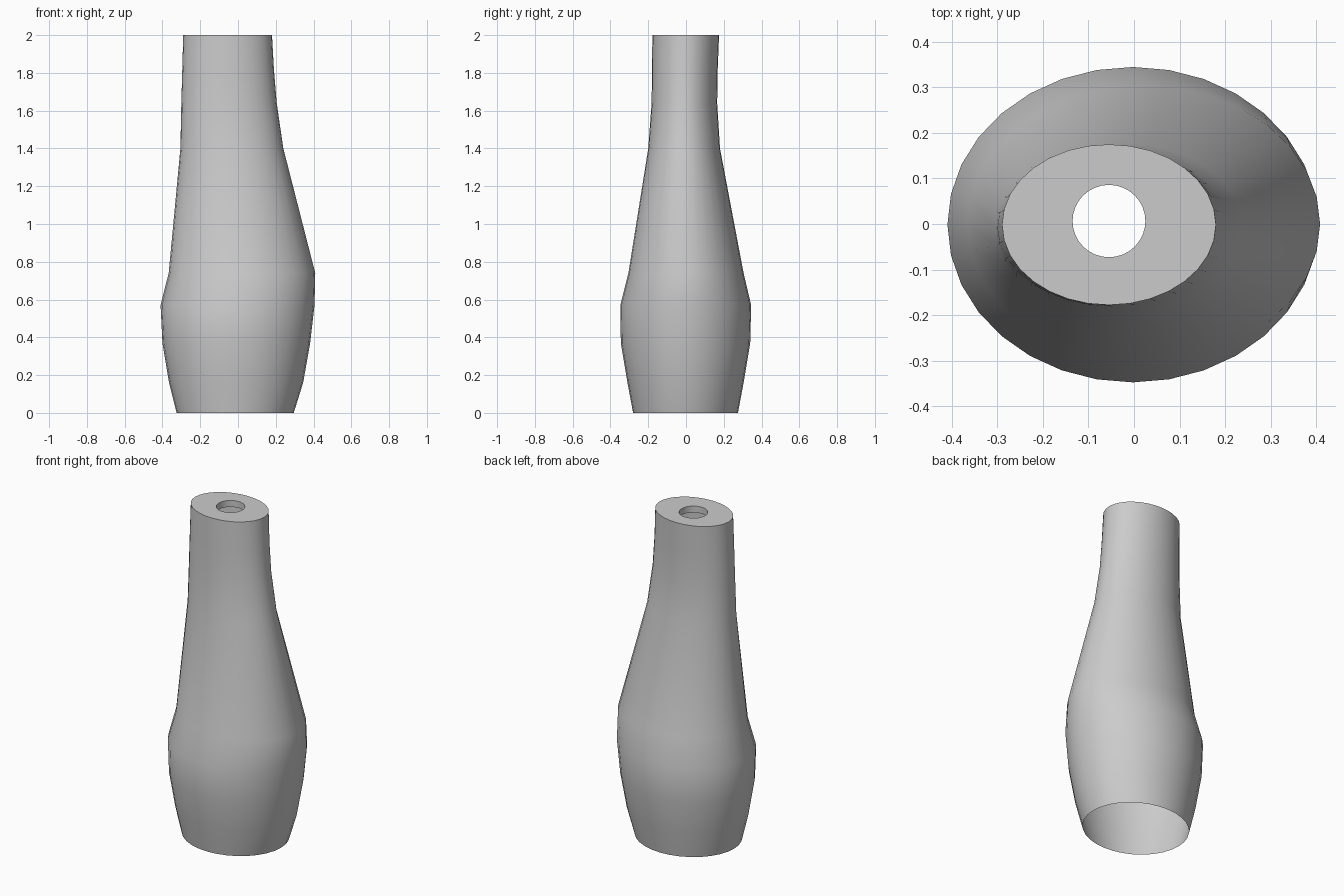
import bpy, bmesh, math

cube = bpy.data.objects.get("Cube")
if cube:
    bpy.data.objects.remove(cube, do_unlink=True)

SIDES = 32

grey = bpy.data.materials.new("plain grey")
grey.use_nodes = True
colour = (0.6, 0.6, 0.6, 1)
grey.diffuse_color = colour
grey.node_tree.nodes["Principled BSDF"].inputs["Base Color"].default_value = colour

# Sleeve profile: height, right edge, left edge, front edge, back edge
profile = [
    (0.00, -0.325, 0.295, -0.28, 0.275),
    (0.16, -0.365, 0.345, -0.31, 0.305),
    (0.37, -0.40, 0.382, -0.345, 0.34),
    (0.57, -0.41, 0.405, -0.348, 0.345),
    (0.74, -0.367, 0.409, -0.305, 0.305),
    (1.40, -0.305, 0.24, -0.20, 0.18),
    (1.64, -0.30, 0.205, -0.182, 0.165),
    (1.82, -0.295, 0.19, -0.18, 0.168),
    (2.00, -0.29, 0.18, -0.178, 0.175),
]


def ring(bm, z, x0, x1, y0, y1):
    """Elliptical loop of vertices filling the given bounds."""
    cx, cy, rx, ry = (x0 + x1) / 2, (y0 + y1) / 2, (x1 - x0) / 2, (y1 - y0) / 2
    angles = [math.tau * i / SIDES for i in range(SIDES)]
    return [bm.verts.new((cx + rx * math.cos(a), cy + ry * math.sin(a), z)) for a in angles]


def bridge(bm, lower, upper):
    for i in range(SIDES):
        j = (i + 1) % SIDES
        bm.faces.new((lower[i], lower[j], upper[j], upper[i]))


bm = bmesh.new()

# Open-bottomed outer shell
loops = [ring(bm, *p) for p in profile]

# Flat top with a round hole and its short inner wall
hole = (-0.135, 0.025, -0.073, 0.086)
loops += [ring(bm, z, *hole) for z in (2.0, 1.96)]
for lower, upper in zip(loops, loops[1:]):
    bridge(bm, lower, upper)

mesh = bpy.data.meshes.new("hollow_sleeve")
bm.to_mesh(mesh)
bm.free()
mesh.materials.append(grey)
sleeve = bpy.data.objects.new("hollow_sleeve", mesh)
bpy.context.collection.objects.link(sleeve)

# Smooth sides, sharp rims
bpy.ops.object.select_all(action="DESELECT")
sleeve.select_set(True)
bpy.context.view_layer.objects.active = sleeve
bpy.ops.object.shade_smooth_by_angle(angle=math.radians(35))
